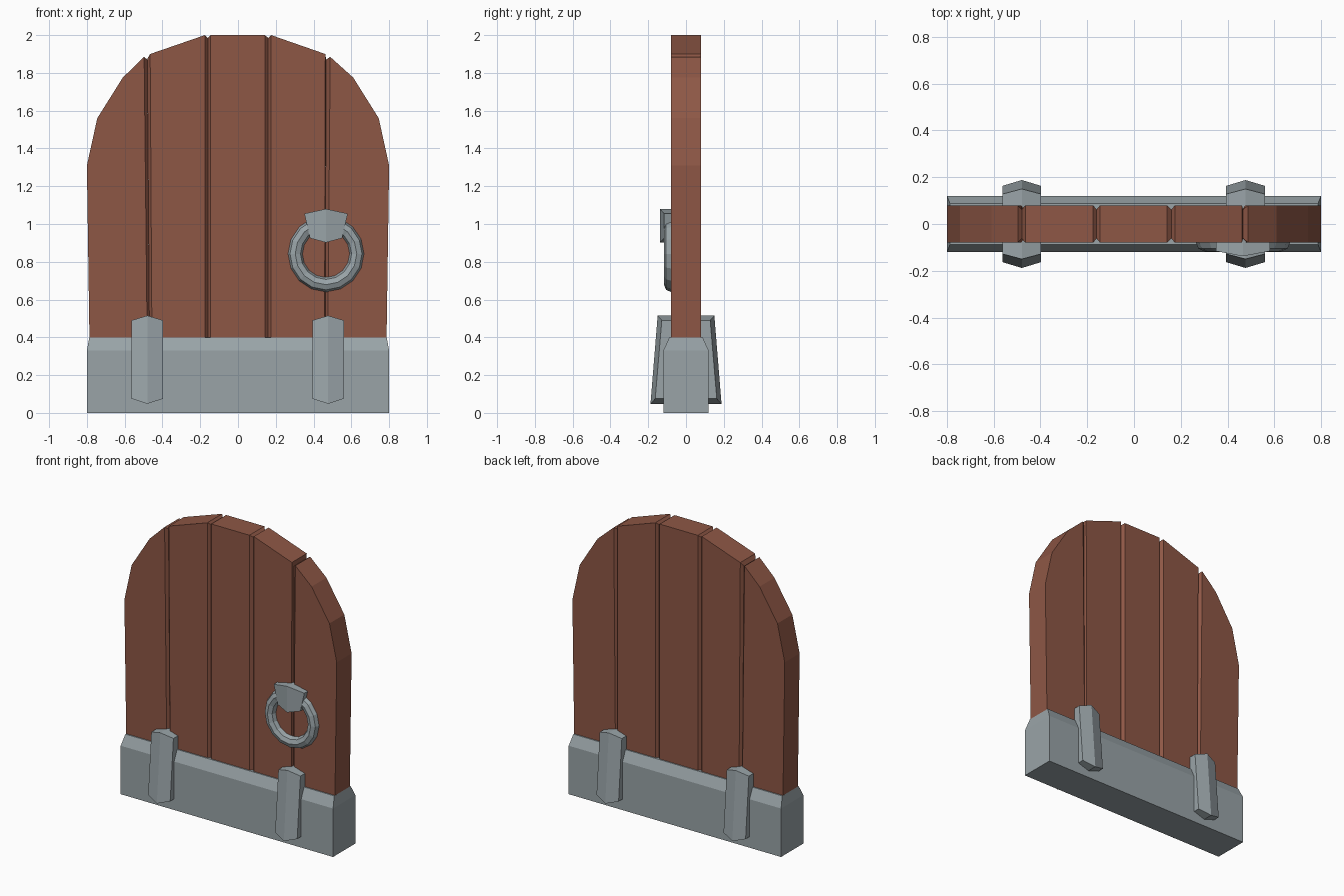
import bpy, bmesh
from math import pi

if "Cube" in bpy.data.objects:
    bpy.data.objects.remove(bpy.data.objects["Cube"])


def material(name, rgb):
    m = bpy.data.materials.new(name)
    m.diffuse_color = (*rgb, 1)
    m.use_nodes = True
    m.node_tree.nodes["Principled BSDF"].inputs["Base Color"].default_value = m.diffuse_color
    return m


wood = material("wood", (0.27, 0.095, 0.06))
metal = material("metal", (0.32, 0.37, 0.39))


def make(name, verts, faces, mat):
    bm = bmesh.new()
    vs = [bm.verts.new(v) for v in verts]
    for f in faces:
        bm.faces.new([vs[i] for i in f])
    bmesh.ops.recalc_face_normals(bm, faces=bm.faces)
    me = bpy.data.meshes.new(name)
    bm.to_mesh(me)
    bm.free()
    me.materials.append(mat)
    ob = bpy.data.objects.new(name, me)
    bpy.context.collection.objects.link(ob)
    return ob


def loft(name, sections, mat):
    """Closed skin through equal-sized loops of points."""
    n = len(sections[0])
    verts = [p for s in sections for p in s]
    faces = [[k * n + i, k * n + (i + 1) % n, (k + 1) * n + (i + 1) % n, (k + 1) * n + i]
             for k in range(len(sections) - 1) for i in range(n)]
    last = (len(sections) - 1) * n
    faces += [list(range(n)), list(range(last, last + n))]
    return make(name, verts, faces, mat)


def plank(name, stations):
    """Stations: bottom x, top x, top z, half thickness."""
    loft(name, [[(xb, -h, 0.3), (xb, h, 0.3), (xt, h, z), (xt, -h, z)]
                for xb, xt, z, h in stations], wood)


# Planks, chamfered where they meet
T, C = 0.08, 0.062
outer = [(0.785, 0.80, 1.31, T), (0.745, 0.745, 1.56, T), (0.61, 0.61, 1.775, T)]
inner = [(0.465, 0.47, 1.90, T), (0.175, 0.175, 2.0, T), (0.16, 0.16, 1.985, C)]
seams = {-1: [(0.48, 0.497, 1.885, T), (0.468, 0.48, 1.87, C)],
         1: [(0.475, 0.488, 1.885, T), (0.462, 0.466, 1.87, C)]}
for s, side in ((-1, "left"), (1, "right")):
    seam = seams[s]
    flip = lambda st: [(s * a, s * b, z, h) for a, b, z, h in st]
    plank(f"outer_plank_{side}", flip(outer + seam))
    first = (seam[1][0], seam[1][1], 1.875, C)
    edge = [(0.458, 0.462, 1.90, T)] if s > 0 else [(0.455, 0.465, 1.90, T)]
    plank(f"inner_plank_{side}", flip([first] + edge + inner[1:]))
plank("centre_plank", [(-0.16, -0.16, 1.985, C), (-0.145, -0.145, 2.0, T),
                       (0.142, 0.142, 2.0, T), (0.16, 0.16, 1.985, C)])

# Metal base with a sloped top edge
loft("base", [[(-x, -y, z), (x, -y, z), (x, y, z), (-x, y, z)]
              for x, y, z in ((0.8, 0.12, 0), (0.8, 0.12, 0.33), (0.787, 0.088, 0.4))], metal)


def ridged_block(name, cx, outline, back=None):
    """Six-sided block with a vertical ridge; outline is (x, y, z), left of T first."""
    front = [(cx + x, y, z) for x, y, z in outline]
    rear = [(x, -y if back is None else back, z) for x, y, z in front]
    faces = [(0, 1, 4, 5), (1, 2, 3, 4), (6, 7, 10, 11), (7, 8, 9, 10)]
    faces += [(i, (i + 1) % 6, (i + 1) % 6 + 6, i + 6) for i in range(6)]
    return make(name, front + rear, faces, metal)


# Clamps gripping the base and the door on both faces
for cx, side in ((-0.48, "left"), (0.477, "right")):
    ridged_block(f"clamp_{side}", cx, [
        (-0.083, -0.128, 0.49), (0, -0.15, 0.515), (0.083, -0.128, 0.49),
        (0.083, -0.163, 0.075), (0, -0.188, 0.048), (-0.083, -0.163, 0.075)])

# Handle mount
ridged_block("handle_mount", 0.466, [
    (-0.115, -0.116, 1.055), (0, -0.138, 1.08), (0.115, -0.116, 1.055),
    (0.085, -0.116, 0.925), (0, -0.138, 0.902), (-0.085, -0.116, 0.925)], back=-0.05)

# Ring handle
bpy.ops.mesh.primitive_torus_add(major_segments=16, minor_segments=8, major_radius=0.163,
                                 minor_radius=0.039, location=(0.466, -0.078, 0.842),
                                 rotation=(pi / 2, 0, 0))
ring = bpy.context.object
ring.name = "ring_handle"
ring.data.materials.append(metal)
